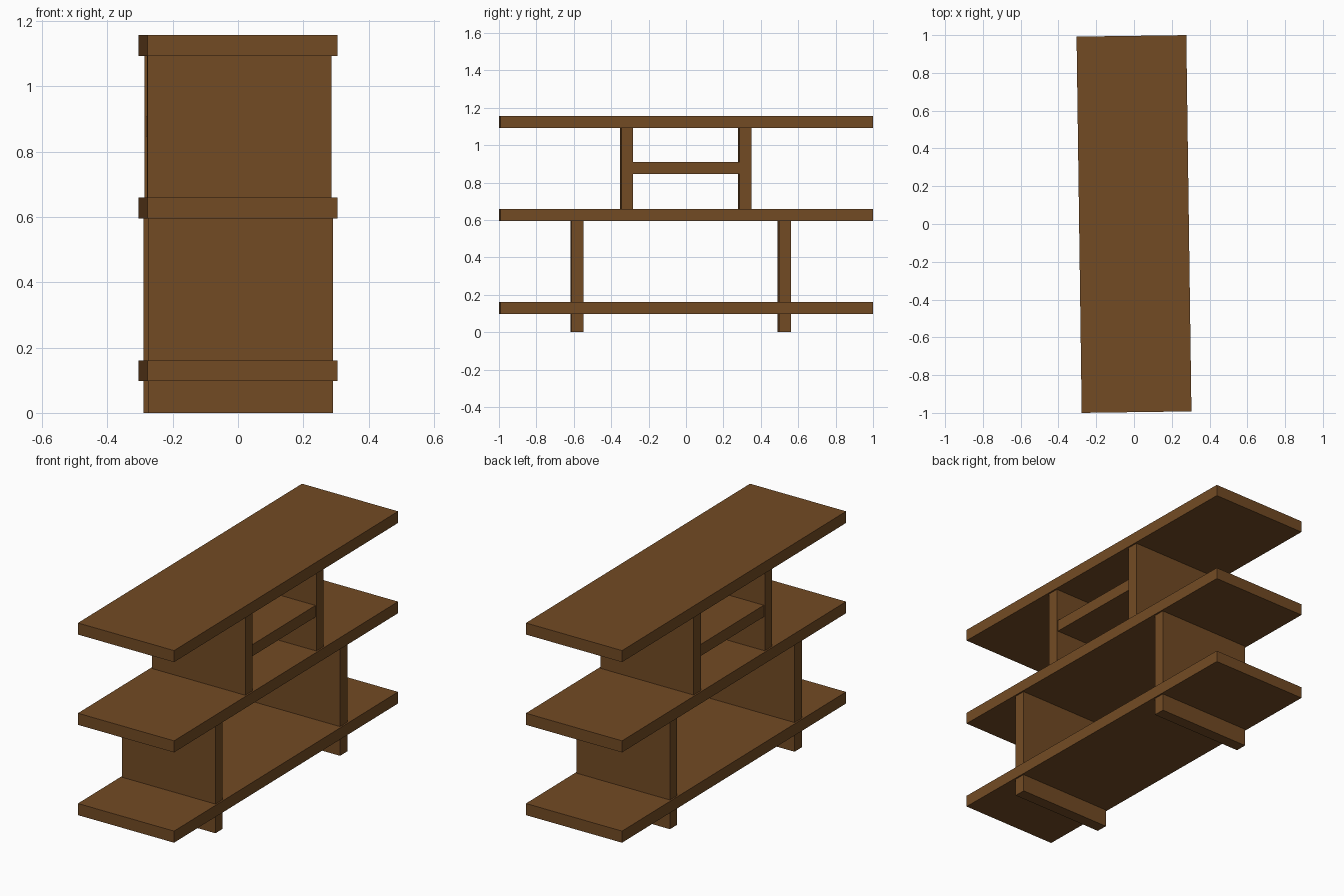
import bpy
import bmesh
from mathutils import Matrix

if "Cube" in bpy.data.objects:
    bpy.data.objects.remove(bpy.data.objects["Cube"])

TURN = Matrix.Rotation(0.0137, 4, 'Z')  # whole unit sits slightly turned
T = 0.064                               # board thickness

wood = bpy.data.materials.new("brown wood")
wood.diffuse_color = (0.171, 0.070, 0.0176, 1)
wood.use_nodes = True
wood.node_tree.nodes["Principled BSDF"].inputs["Base Color"].default_value = wood.diffuse_color


def board(name, width, y0, y1, z0, z1):
    """Box centred on the depth axis, spanning y0..y1 and z0..z1."""
    bm = bmesh.new()
    place = Matrix.Translation((0, (y0 + y1) / 2, (z0 + z1) / 2))
    size = Matrix.Diagonal((width, y1 - y0, z1 - z0, 1))
    bmesh.ops.create_cube(bm, size=1, matrix=TURN @ place @ size)
    mesh = bpy.data.meshes.new(name)
    bm.to_mesh(mesh)
    bm.free()
    mesh.materials.append(wood)
    obj = bpy.data.objects.new(name, mesh)
    bpy.context.collection.objects.link(obj)


# Three long shelves
for name, z in (("bottom_shelf", 0.097), ("middle_shelf", 0.595), ("top_shelf", 1.093)):
    board(name, 0.581, -0.996, 0.996, z, z + T)

# Lower uprights run through the bottom shelf and form the feet
for name, y in (("lower_upright_front", -0.583), ("lower_upright_back", 0.525)):
    board(name, 0.564, y - T / 2, y + T / 2, 0, 0.595)

# Upper uprights between middle and top shelf
for name, y in (("upper_upright_front", -0.318), ("upper_upright_back", 0.315)):
    board(name, 0.564, y - T / 2, y + T / 2, 0.659, 1.093)

# Small shelf between the upper uprights
board("small_shelf", 0.552, -0.350, 0.290, 0.845, 0.909)
